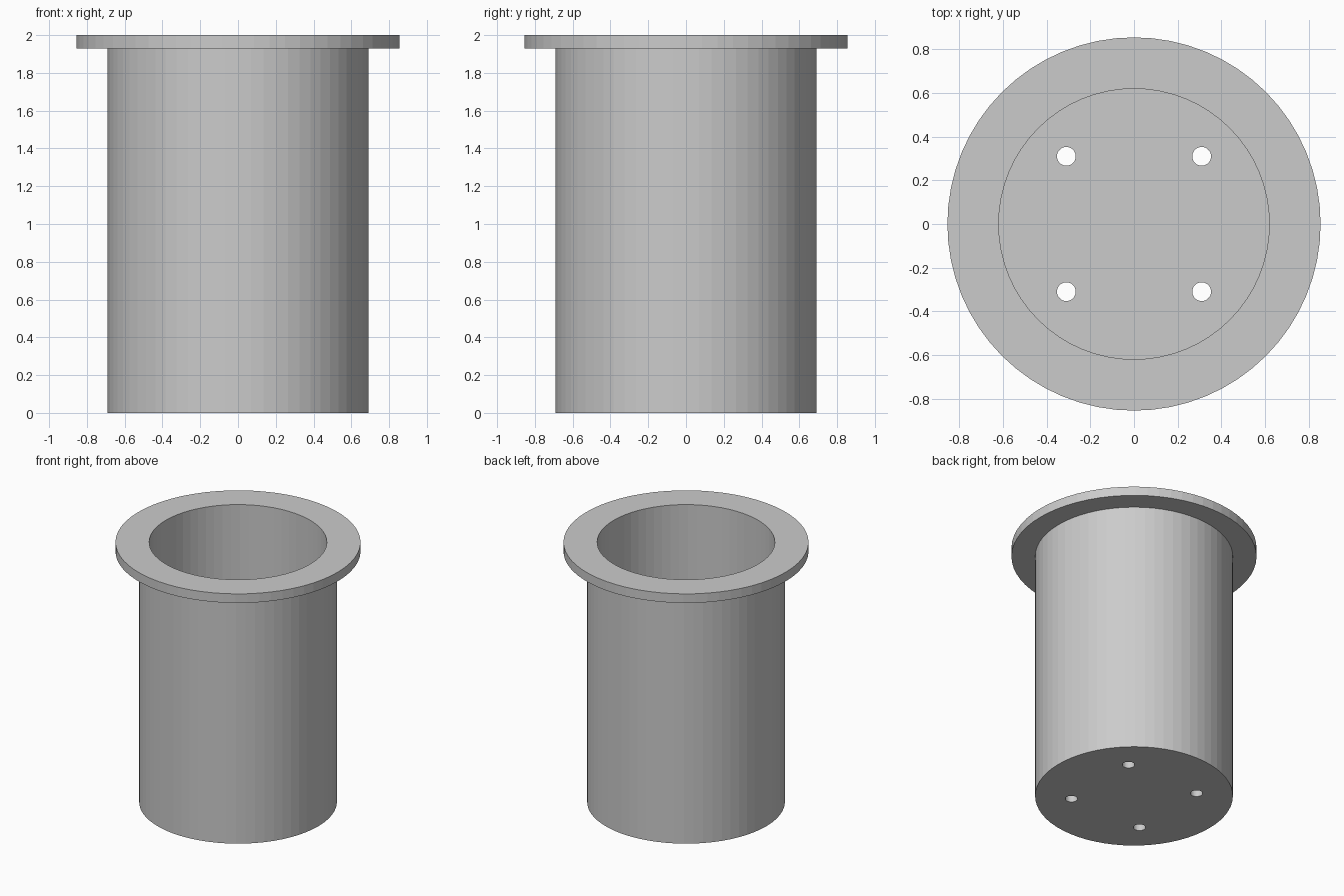
import bpy, bmesh, math

if "Cube" in bpy.data.objects:
    bpy.data.objects.remove(bpy.data.objects["Cube"])

SIDES = 64
# Closed cup section as (radius, height): outer wall, flange, inner wall
PROFILE = [(0.69, 0), (0.69, 1.93), (0.855, 1.93), (0.855, 2.0), (0.62, 2.0), (0.62, 0.07)]

grey = bpy.data.materials.new("plain grey")
grey.diffuse_color = (0.6, 0.6, 0.6, 1)
grey.use_nodes = True
grey.node_tree.nodes["Principled BSDF"].inputs["Base Color"].default_value = grey.diffuse_color


def make_object(name, bm):
    bmesh.ops.recalc_face_normals(bm, faces=bm.faces)
    mesh = bpy.data.meshes.new(name)
    bm.to_mesh(mesh)
    bm.free()
    mesh.materials.append(grey)
    obj = bpy.data.objects.new(name, mesh)
    bpy.context.collection.objects.link(obj)
    return obj


# Flanged cup, turned from the profile and capped at both floor surfaces
bm = bmesh.new()
rings = [[bm.verts.new((r * math.cos(a), r * math.sin(a), z))
          for a in (math.tau * i / SIDES for i in range(SIDES))]
         for r, z in PROFILE]
for lower, upper in zip(rings, rings[1:]):
    for i in range(SIDES):
        j = (i + 1) % SIDES
        bm.faces.new((lower[i], lower[j], upper[j], upper[i]))
bm.faces.new(rings[0])
bm.faces.new(rings[-1])
cup = make_object("flanged_cup", bm)

# Four drain holes through the floor
bm = bmesh.new()
for x in (-0.31, 0.31):
    for y in (-0.31, 0.31):
        made = bmesh.ops.create_cone(bm, cap_ends=True, segments=32,
                                     radius1=0.043, radius2=0.043, depth=0.4)
        bmesh.ops.translate(bm, verts=made["verts"], vec=(x, y, 0.03))
cutter = make_object("drain_hole_cutter", bm)

cut = cup.modifiers.new("drain holes", 'BOOLEAN')
cut.operation = 'DIFFERENCE'
cut.solver = 'EXACT'
cut.object = cutter

# Apply the cut and discard the helper
bpy.context.view_layer.objects.active = cup
cup.select_set(True)
bpy.ops.object.modifier_apply(modifier=cut.name)
bpy.data.objects.remove(cutter)
